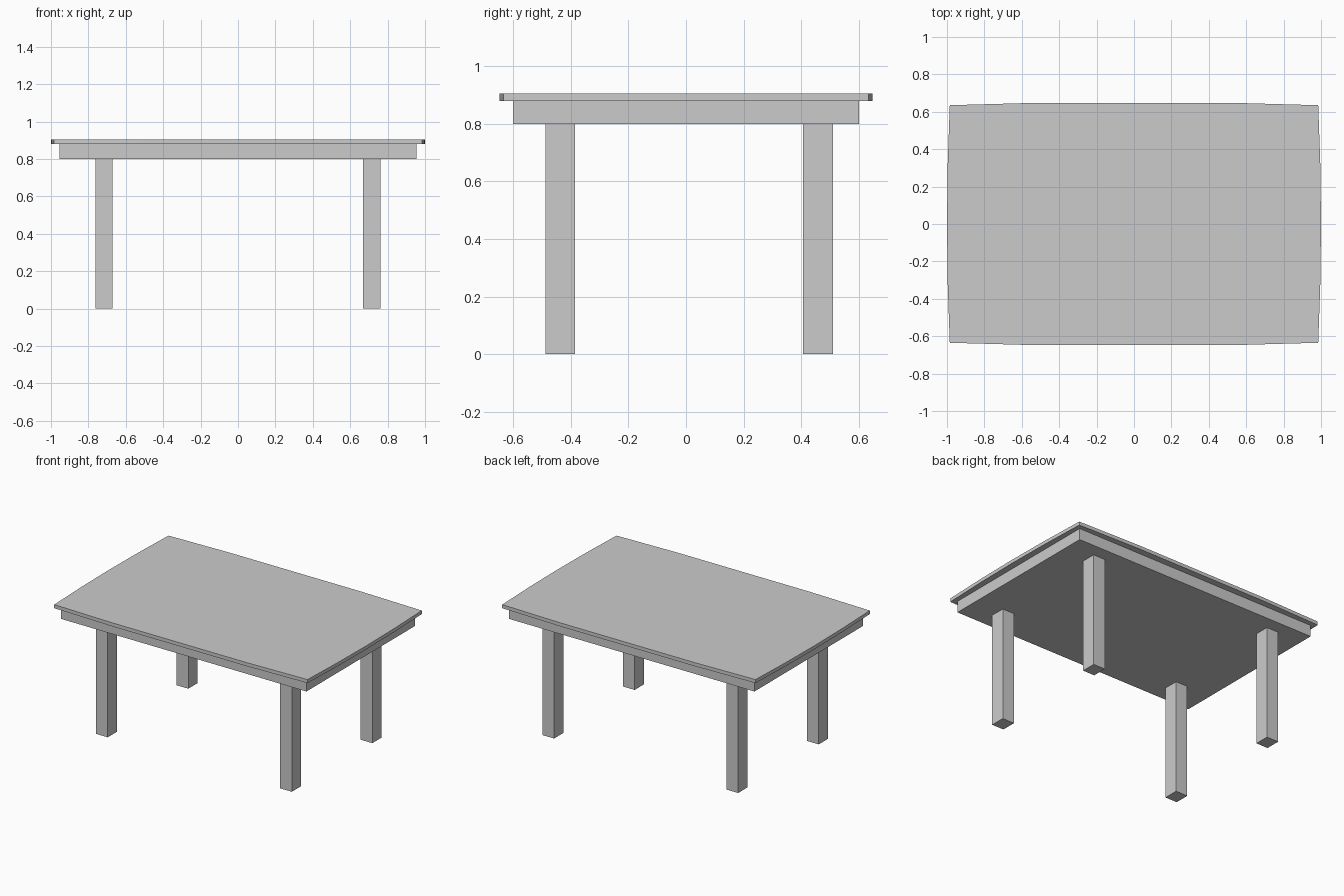
import bpy, bmesh

if "Cube" in bpy.data.objects:
    bpy.data.objects.remove(bpy.data.objects["Cube"])


def prism(name, outline, z0, z1):
    """Closed solid: a counter-clockwise outline raised from z0 to z1."""
    bm = bmesh.new()
    base = bm.faces.new([bm.verts.new((x, y, z0)) for x, y in outline])
    ext = bmesh.ops.extrude_face_region(bm, geom=[base], use_keep_orig=True)
    top = [g for g in ext["geom"] if isinstance(g, bmesh.types.BMVert)]
    bmesh.ops.translate(bm, verts=top, vec=(0, 0, z1 - z0))
    bmesh.ops.recalc_face_normals(bm, faces=bm.faces)
    mesh = bpy.data.meshes.new(name)
    bm.to_mesh(mesh)
    bm.free()
    obj = bpy.data.objects.new(name, mesh)
    bpy.context.collection.objects.link(obj)
    return obj


def rect(x0, x1, y0, y1):
    return [(x0, y0), (x1, y0), (x1, y1), (x0, y1)]


# Table top: gently bowed edges
half = [(0.985, -0.635), (0.996, -0.32), (1.0, 0.0), (0.996, 0.32),
        (0.985, 0.635), (0.52, 0.648)]
outline = half + [(-x, -y) for x, y in half]
# add the remaining bowed points on the long edges
outline.insert(6, (-0.52, 0.648))
outline.append((0.52, -0.648))
prism("table_top", outline, 0.88, 0.905)

# Apron block under the top
prism("apron", rect(-0.954, 0.954, -0.602, 0.602), 0.80, 0.88)

# Four square legs
for side, x in (("left", -0.717), ("right", 0.715)):
    for end, y in (("front", -0.437), ("back", 0.458)):
        prism(f"{end}_{side}_leg",
              rect(x - 0.046, x + 0.046, y - 0.052, y + 0.052), 0.0, 0.80)
